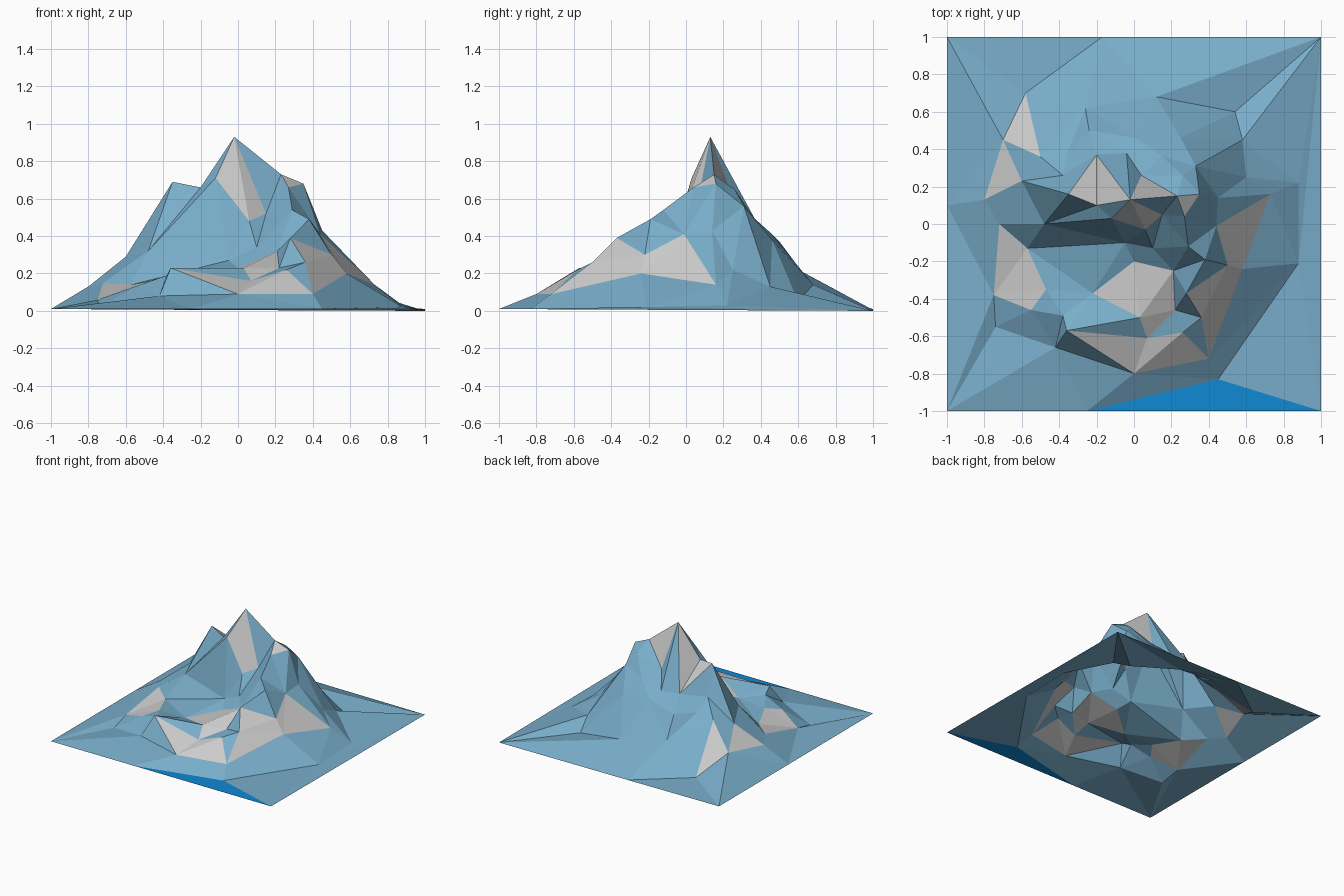
import bpy
from math import hypot
from mathutils import Vector
from mathutils.geometry import delaunay_2d_cdt

# Terrain break lines, each a polyline of (x, y, height)
ground_edge = [(-1, -1, .01), (-.25, -1, .01), (.45, -.83, .01), (1, -1, .01), (.88, -.21, .02),
               (1, 1, 0), (-.17, 1, .005), (-1, 1, .01), (-1, .1, .01)]
main_ridge = [(-.35, .16, .69), (-.2, .1, .66), (-.12, .03, .71), (-.02, .13, .93), (.23, .15, .73),
              (.35, .16, .68), (.45, .14, .43), (.73, .16, .14), (.88, .22, .03)]
cliff_foot = [(-.72, 0, .15), (-.57, -.13, .14), (-.05, -.1, .27), (.1, -.13, .34), (.21, -.25, .32)]
south_east_ridge = [(.27, .04, .66), (.29, -.12, .54), (.38, -.19, .49), (.28, -.37, .39),
                    (.36, -.5, .26), (.4, -.72, .09)]
east_shoulder = [(.44, -.01, .41), (.5, -.22, .3), (.58, -.24, .2)]
west_spur = [(-.8, .13, .13), (-.6, .23, .29), (-.5, .36, .34), (-.58, .7, .02)]
front_shelf = [(-.75, -.38, .06), (-.55, -.46, .13), (-.38, -.49, .19), (-.36, -.57, .23),
               (.07, -.61, .16), (.26, -.58, .22), (.22, -.46, .23)]
front_foot = [(-.74, -.55, .02), (-.42, -.66, .08), (0, -.8, .09)]
valley = [(-.47, -.35, .16), (-.22, -.37, .17), (0, -.2, .23)]
back_ridge = [(.26, .26, .65), (.33, .31, .56), (.25, .46, .38), (.58, .45, .13), (.54, .6, .05)]
back_slope = [(-.38, .26, .46), (-.2, .37, .48), (-.04, .38, .47), (.01, .46, .41),
              (-.24, .5, .37), (-.26, .62, .21)]
# Single bumps and hollows
knolls = [(-.48, 0, .32), (-.7, .45, .16), (.03, -.5, .23), (.06, -.03, .48), (.15, .05, .52),
          (.04, .26, .58), (.15, .36, .5), (.12, .68, .14), (-.36, .37, .37), (.6, .25, .22)]

points, edges = [], []
for line in (main_ridge, cliff_foot, south_east_ridge, east_shoulder, west_spur,
             front_shelf, front_foot, valley, back_ridge, back_slope):
    start = len(points)
    points += line
    edges += [(i, i + 1) for i in range(start, len(points) - 1)]
points += ground_edge + knolls

# Triangulate the plan, then lift each point to its height
flat, _, tris, origin, _, _ = delaunay_2d_cdt(
    [Vector(p[:2]) for p in points], edges, [], 0, 1e-5)
verts = [(v.x, v.y, points[o[0]][2] if o else .3) for v, o in zip(flat, origin)]
mesh = bpy.data.meshes.new("mountain")
mesh.from_pydata(verts, [], tris)
mesh.update()
mountain = bpy.data.objects.new("mountain", mesh)
bpy.context.collection.objects.link(mountain)


def material(name, color):
    m = bpy.data.materials.new(name)
    m.diffuse_color = (*color, 1)
    mesh.materials.append(m)


material("slate_slope", (.19, .42, .59))
material("bare_rock", (.6, .6, .6))
material("water", (.005, .25, .65))

# Bare rock patches (x, y, radius) and the single water facet at the front
patches = [(-.6, .5, .09), (-.7, .28, .1), (-.6, -.27, .13), (.05, -.4, .16), (.12, -.7, .1),
           (-.14, -.65, .1), (.45, -.38, .13), (.58, -.05, .13), (.06, .19, .09),
           (-.2, .21, .12), (.04, .06, .08), (.29, .1, .05)]
for f in mesh.polygons:
    x, y, _ = f.center
    if x > .2 and y < -.9:
        f.material_index = 2
    elif any(hypot(x - a, y - b) < r for a, b, r in patches):
        f.material_index = 1
